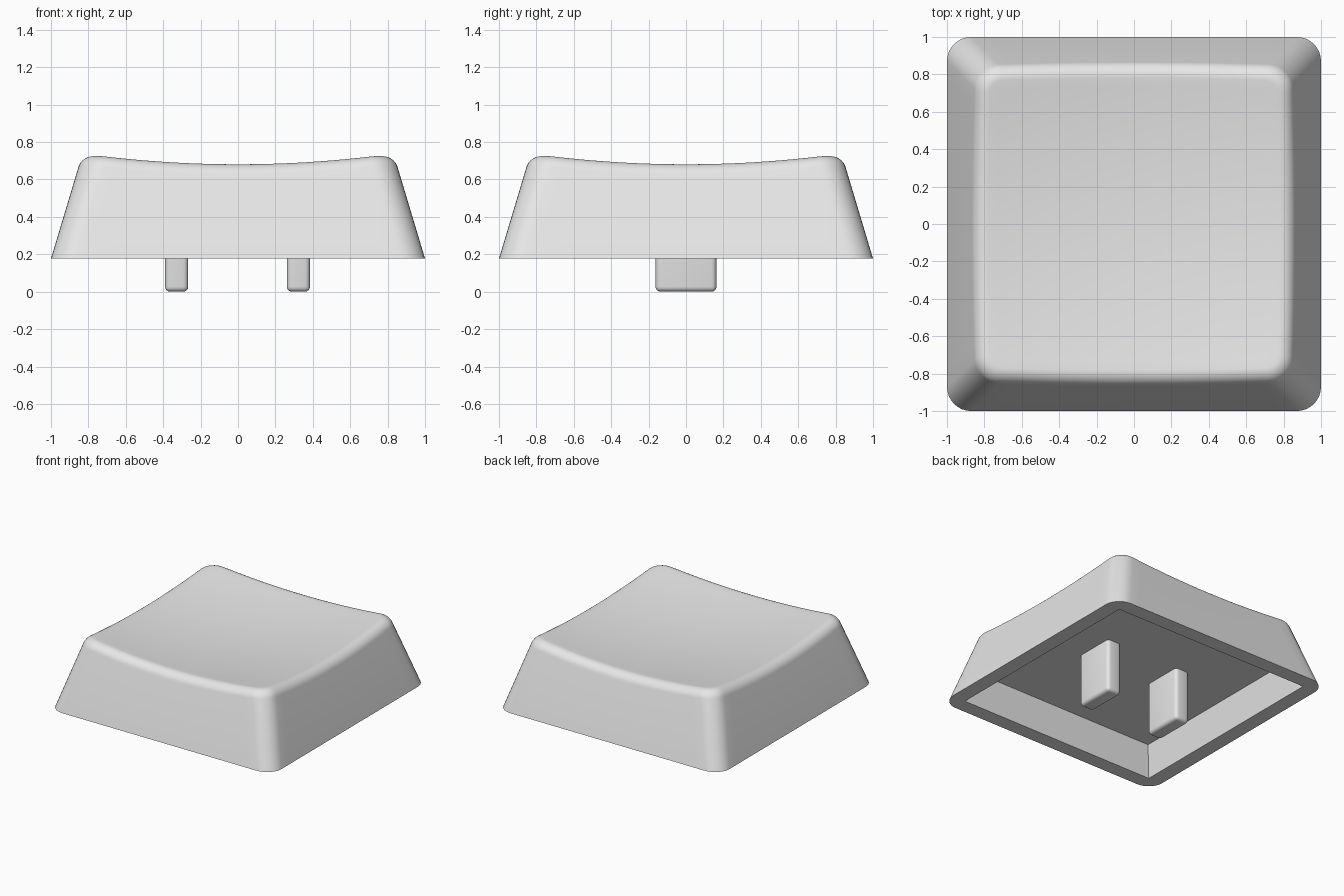
import bpy, bmesh, math

if "Cube" in bpy.data.objects:
    bpy.data.objects.remove(bpy.data.objects["Cube"])

BASE_Z = 0.177        # underside of the cap
TAPER = 0.3           # wall inset per unit of height
CEILING_Z = 0.425     # inner ceiling
DISH_Z, DISH_K = 0.628, 0.086
SIDE, ARC = 20, 8     # segments per straight side and per corner

grey = bpy.data.materials.new("light grey")
grey.diffuse_color = (0.8, 0.8, 0.8, 1)
grey.use_nodes = True
grey.node_tree.nodes["Principled BSDF"].inputs["Base Color"].default_value = grey.diffuse_color


def dish(x, y):
    return DISH_Z + DISH_K * (x * x + y * y)


def outline(i, j, half, rad):
    """Point j on side i of a rounded square (side run, then corner arc)."""
    c = half - rad
    if j < SIDE:
        x, y = half, c * (2 * j / SIDE - 1)
    else:
        a = math.pi / 2 * (j - SIDE) / ARC
        x, y = c + rad * math.cos(a), c + rad * math.sin(a)
    for _ in range(i):
        x, y = -y, x
    return x, y


def wall(i, j, z):
    return (*outline(i, j, 1 - TAPER * (z - BASE_Z), 0.13), z)


def section(i, j):
    """Section from cavity ceiling, round the rim, up the wall and over the dish."""
    pts = [(*outline(i, j, 0.835, 0), CEILING_Z),
           (*outline(i, j, 0.88, 0), BASE_Z),
           wall(i, j, BASE_Z)]
    # height where the sloping wall meets the dish
    z = 0.7
    for _ in range(12):
        x, y, _z = wall(i, j, z)
        z = dish(x, y)
    run = 0.066
    p0 = wall(i, j, z - run * 0.958)
    p1 = wall(i, j, z)
    x, y = outline(i, j, 1 - TAPER * (z - BASE_Z) - run, 0.13 - run)
    p2 = (x, y, dish(x, y))
    # circular edge rounding as a rational curve
    for n in range(9):
        t = n / 8
        w = ((1 - t) ** 2, 2 * t * (1 - t) * 0.76, t * t)
        pts.append(tuple((w[0] * a + w[1] * b + w[2] * c) / sum(w)
                         for a, b, c in zip(p0, p1, p2)))
    # dished top
    for s in (0.94, 0.85, 0.7, 0.55, 0.4, 0.25, 0.1):
        pts.append((x * s, y * s, dish(x * s, y * s)))
    return pts


def finish(name, bm):
    bmesh.ops.recalc_face_normals(bm, faces=bm.faces)
    mesh = bpy.data.meshes.new(name)
    bm.to_mesh(mesh)
    bm.free()
    mesh.materials.append(grey)
    obj = bpy.data.objects.new(name, mesh)
    bpy.context.collection.objects.link(obj)
    bpy.ops.object.select_all(action='DESELECT')
    obj.select_set(True)
    bpy.context.view_layer.objects.active = obj
    bpy.ops.object.shade_smooth_by_angle(angle=math.radians(30))
    return obj


# Hollow cap shell
bm = bmesh.new()
columns = [[bm.verts.new(p) for p in section(i, j)]
           for i in range(4) for j in range(SIDE + ARC)]
for k, a in enumerate(columns):
    b = columns[(k + 1) % len(columns)]
    for n in range(len(a) - 1):
        bm.faces.new((a[n], b[n], b[n + 1], a[n + 1]))
bm.faces.new([c[0] for c in columns])
centre = bm.verts.new((0, 0, DISH_Z))
for k, a in enumerate(columns):
    bm.faces.new((a[-1], columns[(k + 1) % len(columns)][-1], centre))
bmesh.ops.remove_doubles(bm, verts=bm.verts, dist=1e-5)
finish("cap_shell", bm)

# Two mounting prongs, rounded except where they meet the ceiling
for name, cx in (("left_prong", -0.328), ("right_prong", 0.323)):
    bm = bmesh.new()
    bmesh.ops.create_cube(bm, size=1)
    top = CEILING_Z + 0.01
    for v in bm.verts:
        v.co = (cx + v.co.x * 0.124, v.co.y * 0.326, (v.co.z + 0.5) * top)
    edges = [e for e in bm.edges if min(v.co.z for v in e.verts) < 0.01]
    bmesh.ops.bevel(bm, geom=edges, offset=0.027, segments=4,
                    profile=0.5, affect='EDGES')
    finish(name, bm)
